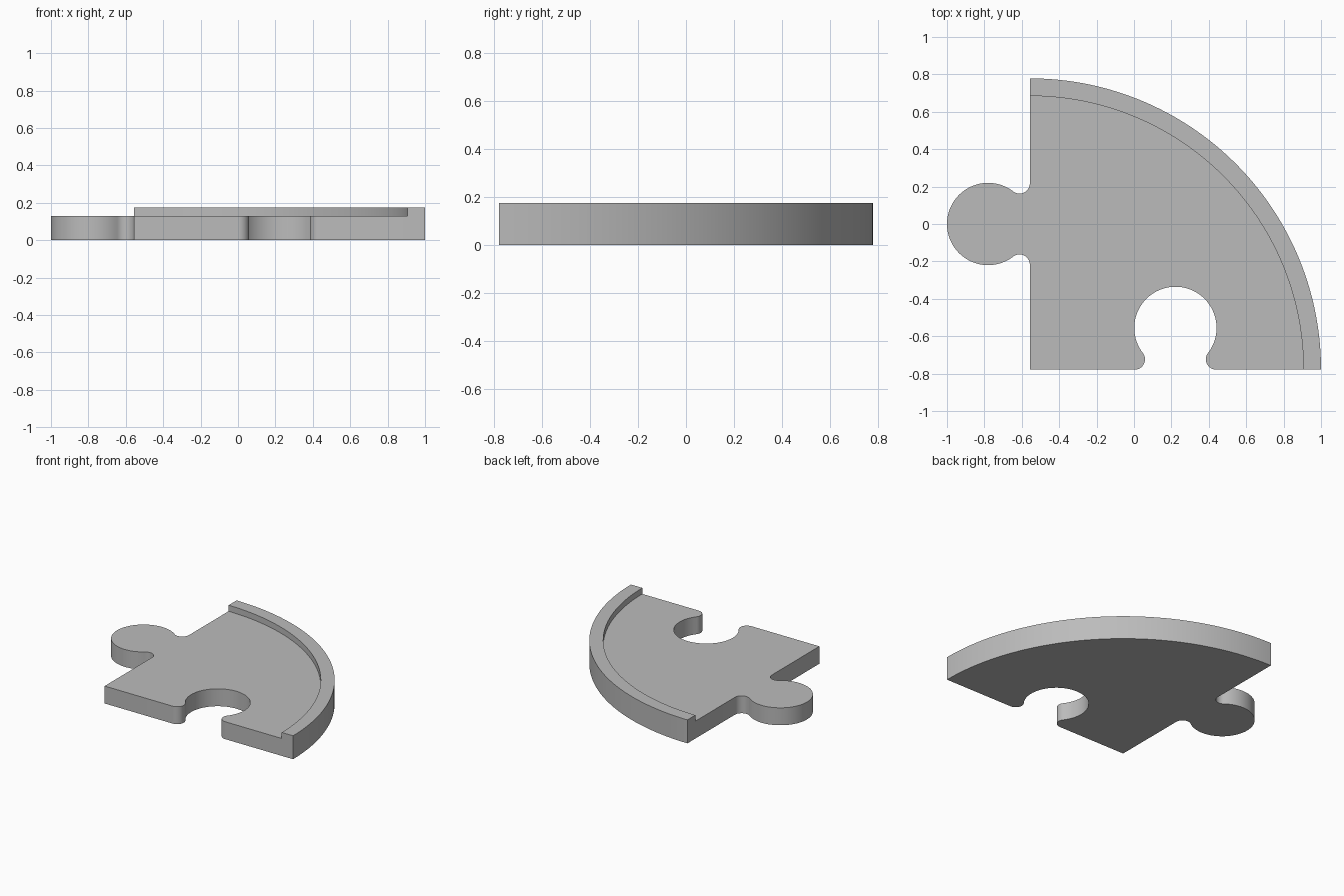
import bpy, bmesh
from math import sin, cos, pi, atan2, sqrt, hypot

if "Cube" in bpy.data.objects:
    bpy.data.objects.remove(bpy.data.objects["Cube"])

# Dimensions, measured from the square corner of the quarter disc
CORNER = (-0.557, -0.7785)
R_OUT, R_IN = 1.557, 1.463        # outer edge and inner edge of the rim
PLATE_H, RIM_H = 0.13, 0.175
D, K, R, F = 0.7785, 0.223, 0.22, 0.055  # joint position, offset, radius, fillet


def arc(cx, cy, r, a0, a1, n):
    return [(cx + r * cos(a0 + (a1 - a0) * i / n),
             cy + r * sin(a0 + (a1 - a0) * i / n)) for i in range(n + 1)]


# Joint outline: lip, round socket, lip; the tab is the same shape turned 90 degrees
h = sqrt((R + F) ** 2 - (K - F) ** 2)
a = atan2(K - F, h)
socket = (arc(D - h, F, F, -pi / 2, a, 16)
          + arc(D, K, R, pi + a, -a, 56)[1:-1]
          + arc(D + h, F, F, pi - a, 1.5 * pi, 16))
tab = [(-y, x) for x, y in reversed(socket)]
inner = arc(0, 0, R_IN, 0, pi / 2, 96)
outer = arc(0, 0, R_OUT, 0, pi / 2, 96)

bm = bmesh.new()


def verts(points):
    return [bm.verts.new((x + CORNER[0], y + CORNER[1], 0)) for x, y in points]


# Plate and rim footprints share the inner arc
inner_v = verts(inner)
outer_v = verts(outer)
plate = bm.faces.new(verts([(0, 0)] + socket) + inner_v + verts(tab))
rim = bm.faces.new(outer_v + inner_v[::-1])

# Raise the whole footprint, then raise only the rim
res = bmesh.ops.extrude_face_region(bm, geom=[plate, rim], use_keep_orig=True)
up = [g for g in res["geom"] if isinstance(g, bmesh.types.BMVert)]
bmesh.ops.translate(bm, verts=up, vec=(0, 0, PLATE_H))
rim_top = [f for f in bm.faces if all(
    v.co.z > 0.1 and hypot(v.co.x - CORNER[0], v.co.y - CORNER[1]) > R_IN - 0.002
    for v in f.verts)]
res = bmesh.ops.extrude_face_region(bm, geom=rim_top)
up = [g for g in res["geom"] if isinstance(g, bmesh.types.BMVert)]
bmesh.ops.translate(bm, verts=up, vec=(0, 0, RIM_H - PLATE_H))

# One clean underside
bottom = [f for f in bm.faces if all(v.co.z < 0.001 for v in f.verts)]
bmesh.ops.dissolve_faces(bm, faces=bottom)
bmesh.ops.recalc_face_normals(bm, faces=bm.faces[:])

mesh = bpy.data.meshes.new("puzzle_tray_quarter")
bm.to_mesh(mesh)
bm.free()
obj = bpy.data.objects.new("puzzle_tray_quarter", mesh)
bpy.context.collection.objects.link(obj)

grey = bpy.data.materials.new("light grey")
grey.diffuse_color = (0.5, 0.5, 0.5, 1)
grey.use_nodes = True
grey.node_tree.nodes["Principled BSDF"].inputs["Base Color"].default_value = grey.diffuse_color
mesh.materials.append(grey)

bpy.context.view_layer.objects.active = obj
obj.select_set(True)
bpy.ops.object.shade_smooth_by_angle()
